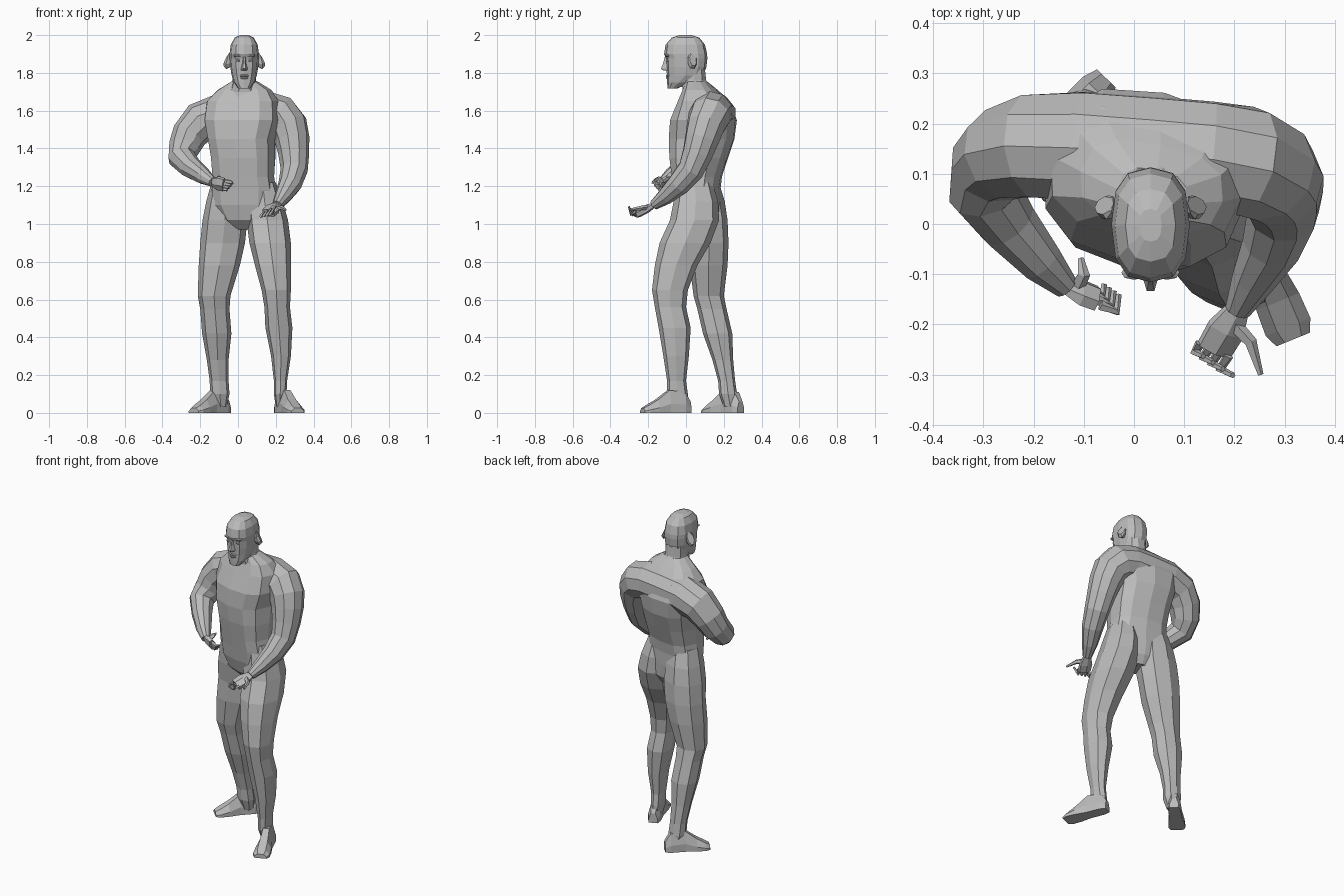
import bpy, bmesh
from math import sin, cos, pi, radians
from mathutils import Vector

old = bpy.data.objects.get("Cube")
if old:
    bpy.data.objects.remove(old)

grey = bpy.data.materials.new("plain_grey")
grey.use_nodes = True
grey.diffuse_color = (0.5, 0.5, 0.5, 1)
grey.node_tree.nodes["Principled BSDF"].inputs["Base Color"].default_value = grey.diffuse_color


def loft(name, rings):
    """Skin a closed flat-faced body over rings with equal point counts."""
    bm = bmesh.new()
    loops = [[bm.verts.new(p) for p in ring] for ring in rings]
    for a, b in zip(loops, loops[1:]):
        for i in range(len(a)):
            j = (i + 1) % len(a)
            bm.faces.new((a[i], a[j], b[j], b[i]))
    bm.faces.new(loops[0])
    bm.faces.new(loops[-1])
    bmesh.ops.recalc_face_normals(bm, faces=bm.faces)
    mesh = bpy.data.meshes.new(name)
    bm.to_mesh(mesh)
    bm.free()
    mesh.materials.append(grey)
    obj = bpy.data.objects.new(name, mesh)
    bpy.context.collection.objects.link(obj)


def power(v, p):
    return abs(v) ** p * (1 if v >= 0 else -1)


def level(z, x0, x1, y0, y1, sides=8, square=0.85, yaw=0):
    """Horizontal rounded ring filling the given extents."""
    mid = Vector(((x0 + x1) / 2, (y0 + y1) / 2, z))
    ring = []
    for i in range(sides):
        a = 2 * pi * i / sides
        x = power(cos(a), square) * (x1 - x0) / 2
        y = power(sin(a), square) * (y1 - y0) / 2
        c, s = cos(yaw), sin(yaw)
        ring.append(mid + Vector((x * c - y * s, x * s + y * c, 0)))
    return ring


def stack(name, rows, **style):
    loft(name, [level(*row, **style) for row in rows])


def tube(name, path, sides=8, flat=1.0, up=(0, 0, 1)):
    """Limb along a path of (x, y, z, radius); flat squeezes it along up."""
    pts = [Vector(p[:3]) for p in path]
    side = None
    rings = []
    for i, p in enumerate(pts):
        t = (pts[min(i + 1, len(pts) - 1)] - pts[max(i - 1, 0)]).normalized()
        if side is None:
            side = t.cross(Vector(up)).normalized()
        else:
            side = (side - t * side.dot(t)).normalized()
        other = side.cross(t)
        r = path[i][3]
        rings.append([p + side * r * cos(a) + other * r * flat * sin(a)
                      for a in (2 * pi * (k + 0.5) / sides for k in range(sides))])
    loft(name, rings)


# Torso, turned a little so that the right side is set back
stack("torso", [
    (1.755, -.035, .105, .0, .11),
    (1.71, -.11, .18, -.01, .16),
    (1.65, -.17, .22, -.035, .225),
    (1.55, -.18, .23, -.08, .265),
    (1.45, -.16, .20, -.09, .255),
    (1.35, -.145, .2, -.085, .22),
    (1.25, -.14, .195, -.07, .185),
    (1.18, -.145, .205, -.06, .175),
    (1.1, -.14, .2, -.05, .175),
    (1.02, -.09, .17, -.03, .17),
    (.97, -.02, .1, .02, .14),
], sides=12, square=0.75, yaw=radians(-12))

# Legs, starting at the waist
stack("left_leg", [
    (1.22, .06, .2, -.05, .14),
    (1.12, .045, .237, -.065, .17),
    (1.02, .045, .265, -.085, .175),
    (.9, .06, .28, -.14, .13),
    (.78, .09, .28, -.165, .06),
    (.65, .125, .28, -.18, .01),
    (.56, .14, .275, -.165, .0),
    (.45, .145, .288, -.145, .025),
    (.3, .175, .28, -.12, .015),
    (.17, .19, .26, -.1, .0),
    (.1, .19, .257, -.1, .01),
    (.03, .2, .245, -.07, .01),
])
stack("right_leg", [
    (1.22, -.14, .03, .0, .175),
    (1.12, -.168, .04, -.005, .205),
    (1.02, -.188, .05, .0, .22),
    (.9, -.2, .037, .02, .225),
    (.78, -.208, .01, .02, .22),
    (.62, -.213, -.04, .04, .2),
    (.55, -.2, -.045, .06, .215),
    (.42, -.19, -.035, .09, .245),
    (.28, -.165, -.05, .14, .25),
    (.17, -.15, -.05, .17, .26),
    (.1, -.148, -.045, .175, .27),
    (.03, -.12, -.06, .2, .27),
])


# Feet: wedges that widen and sink towards the toes
def foot(name, heel, toe):
    heel, toe = Vector((*heel, 0)), Vector((*toe, 0))
    across = (toe - heel).normalized().cross(Vector((0, 0, 1)))
    rings = []
    for t, w, h in ((0, .026, .06), (.12, .036, .11), (.45, .036, .12),
                    (.7, .046, .07), (.9, .048, .04), (1, .036, .025)):
        mid = heel.lerp(toe, t)
        rings.append([mid + across * w * s + Vector((0, 0, h * k)) for s, k in
                      ((-1, 0), (1, 0), (1, .4), (.5, 1), (-.5, 1), (-1, .4))])
    loft(name, rings)


foot("left_foot", (.215, .02), (.317, -.23))
foot("right_foot", (-.055, .29), (-.235, .105))

# Both arms run through the shoulders as one body, wrist to wrist
tube("shoulders_and_arms", [
    (-.135, -.125, 1.222, .026), (-.185, -.075, 1.255, .045), (-.25, 0, 1.3, .06),
    (-.298, .065, 1.35, .073), (-.285, .115, 1.405, .084), (-.258, .14, 1.47, .095),
    (-.2, .155, 1.54, .107), (-.1, .155, 1.575, .113), (.035, .145, 1.585, .113),
    (.15, .135, 1.59, .113), (.225, .125, 1.57, .112), (.268, .105, 1.52, .103),
    (.286, .085, 1.45, .093), (.295, .06, 1.37, .082), (.297, .025, 1.285, .072),
    (.275, -.04, 1.21, .062), (.237, -.11, 1.145, .045), (.207, -.17, 1.1, .027)],
    sides=10)


# Hands: a flat palm, four bent fingers and a thumb
def hand(name, wrist, knuckle, spread, curl, thumb, palm_up):
    wrist, knuckle, spread, curl = map(Vector, (wrist, knuckle, spread, curl))
    mid = wrist.lerp(knuckle, .5)
    tube(name + "_palm", [(*wrist, .026), (*mid, .042), (*knuckle, .04)],
         sides=6, flat=.55, up=palm_up)
    ahead = (knuckle - wrist).normalized() * .035
    for i, word in enumerate(("index", "middle", "ring", "little")):
        base = knuckle + spread * (i - 1.5) / 1.5
        bend = base + ahead * (1 - .12 * i)
        tip = bend + curl * (1 - .12 * i)
        tube(f"{name}_{word}_finger", [(*base, .011), (*bend, .01), (*tip, .006)],
             sides=5, up=palm_up)
    a, b = map(Vector, thumb)
    tube(name + "_thumb", [(*wrist.lerp(mid, .6), .016), (*a, .013), (*b, .006)],
         sides=5, up=palm_up)


hand("left_hand", (.207, -.17, 1.1), (.16, -.25, 1.058), (-.028, .012, -.008),
     (.025, -.012, .04), ((.232, -.235, 1.085), (.252, -.3, 1.075)), (.2, -.4, 1))
hand("right_hand", (-.135, -.125, 1.222), (-.075, -.148, 1.208), (-.008, .014, -.02),
     (.005, .034, -.008), ((-.1, -.1, 1.245), (-.106, -.068, 1.24)), (0, 1, .5))

# Neck and head
stack("neck", [(1.84, -.03, .095, -.01, .1), (1.76, -.03, .095, -.025, .11),
               (1.7, -.05, .12, -.02, .14), (1.65, -.07, .14, -.03, .17)], sides=10)
MID = .033
stack("head", [(z, MID - w, MID + w, y0, y1) for z, w, y0, y1 in (
    (2.0, .022, -.035, .03), (1.987, .05, -.075, .07), (1.95, .071, -.108, .1),
    (1.9, .078, -.116, .112), (1.875, .077, -.106, .113), (1.83, .074, -.104, .108),
    (1.785, .066, -.101, .09), (1.75, .055, -.1, .03), (1.718, .033, -.098, -.045))],
    sides=12, square=.78)


# Face: nose, lips, and mirrored brows, eyes and ears
def slab(name, x, y, z, sx, sy, sz):
    """Small chamfered block, narrower at its top and bottom."""
    stack(name, [(z + k * sz, x - sx * f, x + sx * f, y - sy * f, y + sy * f)
                 for k, f in ((1, .6), (.3, 1), (-.3, 1), (-1, .6))])


loft("nose", [[(MID - w, -.095, z), (MID + w, -.095, z), (MID + w * .4, y, z),
               (MID - w * .4, y, z)] for z, w, y in
              ((1.885, .01, -.112), (1.85, .012, -.121), (1.822, .019, -.133),
               (1.812, .017, -.12))])
slab("upper_lip", MID, -.098, 1.785, .024, .009, .006)
slab("lower_lip", MID, -.097, 1.773, .02, .009, .006)
for side, word in ((-1, "right"), (1, "left")):
    slab(word + "_brow", MID + side * .033, -.097, 1.892, .025, .014, .008)
    slab(word + "_eye", MID + side * .032, -.095, 1.866, .013, .009, .007)
    x = MID + side * .08
    tube(word + "_ear", [(x - side * .012, .03, 1.862, .018), (x + side * .006, .033, 1.864, .026),
                         (x + side * .013, .037, 1.868, .02)], flat=1.8)
